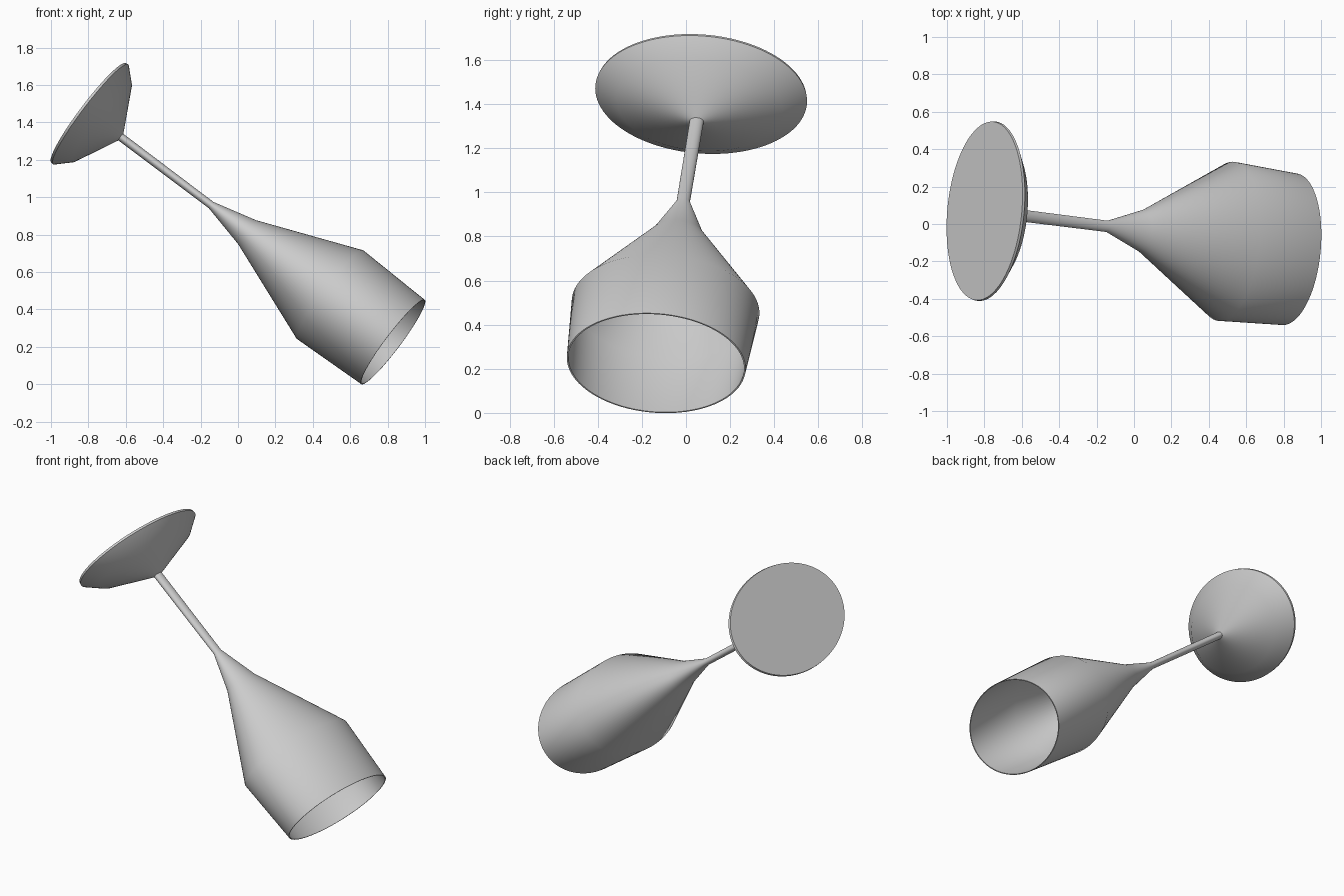
import bpy, bmesh, math
from mathutils import Vector, Matrix

if "Cube" in bpy.data.objects:
    bpy.data.objects.remove(bpy.data.objects["Cube"])

# Tilted frame: the glass axis runs from the foot centre to the rim centre
FOOT = Vector((-0.799, 0.07, 1.451))
RIM = Vector((0.829, -0.135, 0.2255))
axis = (RIM - FOOT).normalized()
wide = (Vector((0, 1, 0)) - axis.y * axis).normalized()
narrow = axis.cross(wide)
frame = Matrix((wide, narrow, axis)).transposed().to_4x4()
frame.translation = FOOT
STRETCH = 1.445   # cross-sections are ellipses
SIDES = 96

grey = bpy.data.materials.new("light_grey")
grey.diffuse_color = (0.6, 0.6, 0.6, 1)
grey.use_nodes = True
grey.node_tree.nodes["Principled BSDF"].inputs["Base Color"].default_value = grey.diffuse_color


def lathe(name, profile):
    """Revolve (radius, distance) points into an oval solid along the axis."""
    bm = bmesh.new()
    rings = []
    for r, t in profile:
        if r == 0:
            rings.append([bm.verts.new((0, 0, t))])
        else:
            rings.append([bm.verts.new((r * STRETCH * math.cos(a), r * math.sin(a), t))
                          for a in (2 * math.pi * i / SIDES for i in range(SIDES))])
    for lo, hi in zip(rings, rings[1:]):
        for i in range(SIDES):
            j = (i + 1) % SIDES
            if len(lo) == 1:
                bm.faces.new((lo[0], hi[j], hi[i]))
            elif len(hi) == 1:
                bm.faces.new((lo[i], lo[j], hi[0]))
            else:
                bm.faces.new((lo[i], lo[j], hi[j], hi[i]))
    bmesh.ops.transform(bm, matrix=frame, verts=bm.verts)
    bmesh.ops.recalc_face_normals(bm, faces=bm.faces)
    mesh = bpy.data.meshes.new(name)
    bm.to_mesh(mesh)
    bm.free()
    mesh.materials.append(grey)
    obj = bpy.data.objects.new(name, mesh)
    bpy.context.collection.objects.link(obj)
    bpy.ops.object.select_all(action='DESELECT')
    obj.select_set(True)
    bpy.context.view_layer.objects.active = obj
    bpy.ops.object.shade_smooth_by_angle(angle=math.radians(50))


# Foot, stem and thin-walled open bowl as one continuous profile
lathe("goblet", [
    (0, 0), (0.332, 0), (0.334, 0.014), (0.262, 0.09), (0.022, 0.217),  # foot
    (0.021, 0.825),                                                     # stem
    (0.08, 1.067), (0.296, 1.625), (0.282, 2.048),                      # bowl outside
    (0.277, 2.048), (0.290, 1.625), (0.074, 1.07), (0, 0.86),           # bowl inside
])
